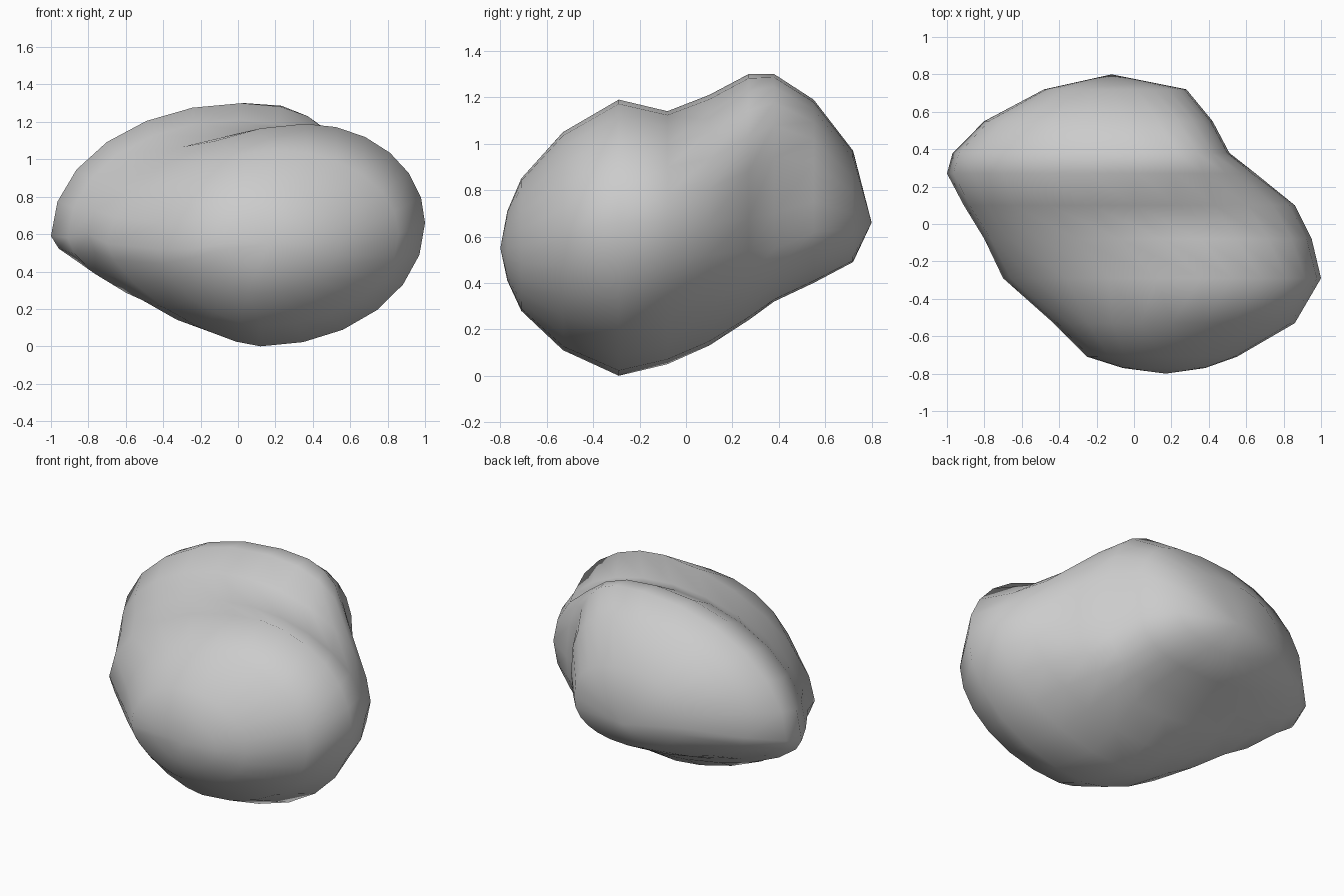
import bpy, bmesh
from math import sin, cos, pi

SEG = 24

# Cross-sections from front to back:
# y, x left, x right, z bottom, z top, x of top, x of bottom,
# z of left side, z of right side, left roundness, right roundness
SECTIONS = [
    (-0.77, -0.06, 0.38, 0.41, 0.71, 0.18, 0.15, 0.55, 0.55, 2.0, 2.0),
    (-0.71, -0.25, 0.55, 0.28, 0.85, 0.15, 0.12, 0.52, 0.56, 2.0, 2.0),
    (-0.53, -0.43, 0.86, 0.11, 1.05, 0.20, 0.12, 0.52, 0.60, 2.0, 2.0),
    (-0.29, -0.70, 1.00, 0.00, 1.19, 0.36, 0.12, 0.55, 0.66, 1.8, 2.0),
    (-0.08, -0.80, 0.95, 0.05, 1.14, 0.15, 0.00, 0.60, 0.66, 1.9, 2.0),
    (0.10, -0.91, 0.86, 0.13, 1.21, 0.00, 0.00, 0.58, 0.66, 2.0, 2.0),
    (0.27, -1.00, 0.65, 0.24, 1.30, 0.02, 0.00, 0.59, 0.68, 2.0, 2.4),
    (0.38, -0.97, 0.51, 0.32, 1.30, 0.04, -0.05, 0.62, 0.70, 2.0, 3.0),
    (0.55, -0.80, 0.42, 0.40, 1.19, -0.05, -0.10, 0.66, 0.75, 2.1, 2.8),
    (0.72, -0.48, 0.28, 0.49, 0.97, -0.12, -0.10, 0.70, 0.70, 2.2, 2.4),
]


def ring(bm, y, x0, x1, z0, z1, xt, xb, zl, zr, nl, nr):
    """One closed section made of four rounded quarters."""
    verts = []
    for i in range(SEG):
        c, s = cos(2 * pi * i / SEG), sin(2 * pi * i / SEG)
        cx, cz = (xt if s >= 0 else xb), (zr if c >= 0 else zl)
        n = nr if c >= 0 else (nl if s >= 0 else nl * 0.82)
        x = cx + ((x1 if c >= 0 else x0) - cx) * abs(c) ** (2 / n)
        z = cz + ((z1 if s >= 0 else z0) - cz) * abs(s) ** (2 / n)
        verts.append(bm.verts.new((x, y, z)))
    return verts


# Two-lobed boulder: sections joined front to back, closed with a tip at each end
bm = bmesh.new()
rings = [ring(bm, *s) for s in SECTIONS]
front_tip = bm.verts.new((0.17, -0.80, 0.55))
back_tip = bm.verts.new((-0.12, 0.80, 0.66))
for i in range(SEG):
    j = (i + 1) % SEG
    for a, b in zip(rings, rings[1:]):
        bm.faces.new((a[i], a[j], b[j], b[i]))
    bm.faces.new((front_tip, rings[0][j], rings[0][i]))
    bm.faces.new((back_tip, rings[-1][i], rings[-1][j]))
bmesh.ops.recalc_face_normals(bm, faces=bm.faces)
for f in bm.faces:
    f.smooth = True

mesh = bpy.data.meshes.new("boulder")
bm.to_mesh(mesh)
bm.free()
bpy.context.collection.objects.link(bpy.data.objects.new("boulder", mesh))
